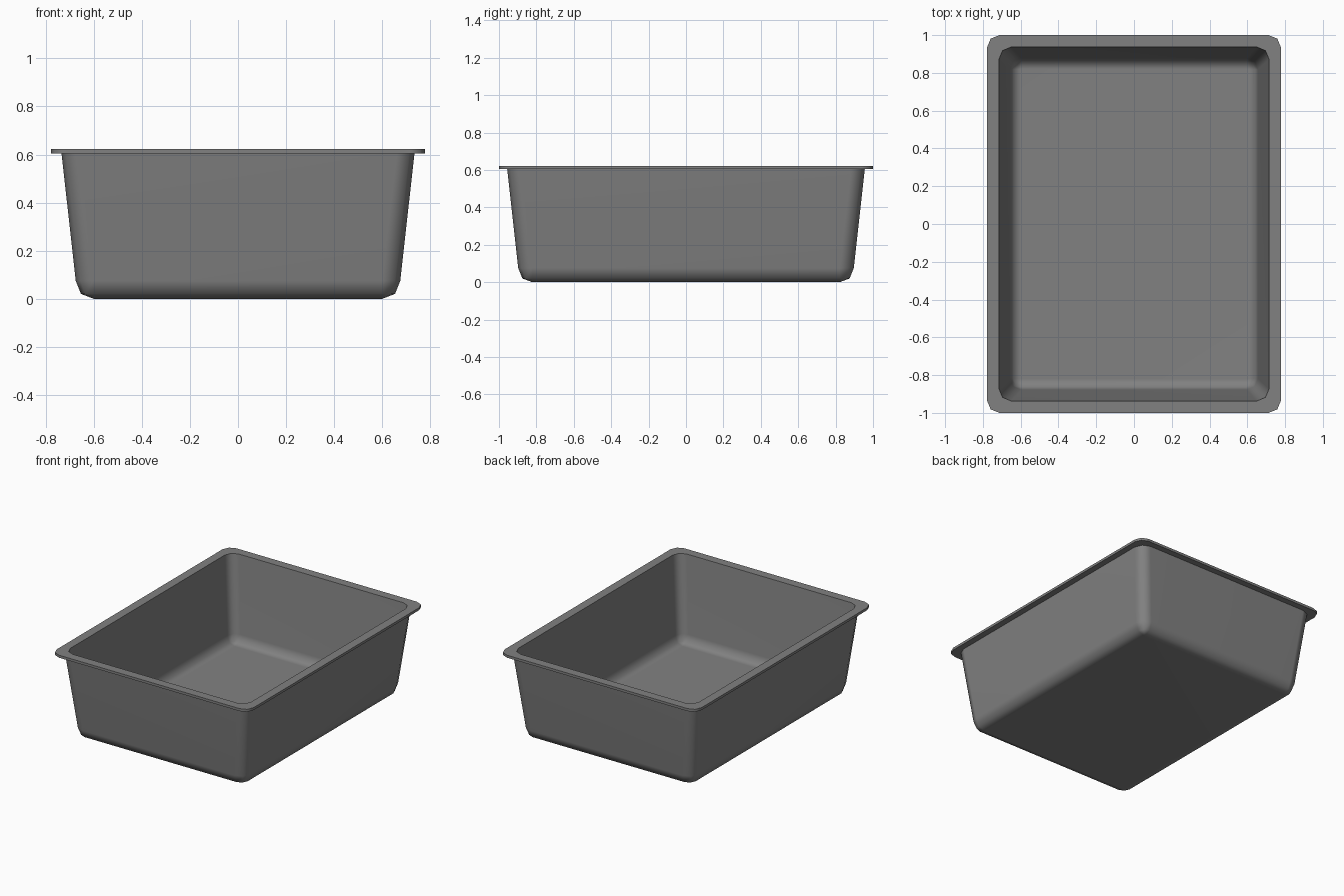
import bpy
import bmesh
import math

if "Cube" in bpy.data.objects:
    bpy.data.objects.remove(bpy.data.objects["Cube"], do_unlink=True)

# Single matte grey
grey = bpy.data.materials.new("matte grey")
grey.use_nodes = True
colour = (0.22, 0.22, 0.22, 1)
grey.diffuse_color = colour
grey.node_tree.nodes["Principled BSDF"].inputs["Base Color"].default_value = colour

SEGMENTS = 2      # facets per rounded corner
EXTRA_Y = 0.222   # the tray is this much longer than wide, per half


def ring(bm, half_x, z, radius):
    """Rounded rectangle of vertices at one height."""
    verts = []
    corners = [(1, 1), (-1, 1), (-1, -1), (1, -1)]
    for i, (sx, sy) in enumerate(corners):
        for k in range(SEGMENTS + 1):
            a = math.pi / 2 * (i + k / SEGMENTS)
            x = sx * (half_x - radius) + radius * math.cos(a)
            y = sy * (half_x + EXTRA_Y - radius) + radius * math.sin(a)
            verts.append(bm.verts.new((x, y, z)))
    return verts


# Section from outer floor, up the wall, around the rim, down to inner floor:
# half width, height, corner radius
section = [
    (0.600, 0.000, 0.000), (0.653, 0.020, 0.053), (0.675, 0.075, 0.075),
    (0.734, 0.604, 0.075), (0.778, 0.604, 0.065), (0.778, 0.622, 0.065),
    (0.715, 0.622, 0.065), (0.656, 0.085, 0.060), (0.640, 0.036, 0.044),
    (0.598, 0.020, 0.000),
]

bm = bmesh.new()
rings = [ring(bm, *row) for row in section]
n = len(rings[0])
for low, high in zip(rings, rings[1:]):
    for i in range(n):
        j = (i + 1) % n
        bm.faces.new((low[i], low[j], high[j], high[i]))
bm.faces.new(rings[0][::-1])
bm.faces.new(rings[-1])
bmesh.ops.remove_doubles(bm, verts=bm.verts, dist=0.0005)
bmesh.ops.recalc_face_normals(bm, faces=bm.faces)
mesh = bpy.data.meshes.new("tray")
bm.to_mesh(mesh)
bm.free()
mesh.materials.append(grey)

tray = bpy.data.objects.new("tray", mesh)
bpy.context.collection.objects.link(tray)
bpy.context.view_layer.objects.active = tray
tray.select_set(True)
bpy.ops.object.shade_smooth_by_angle(angle=math.radians(55))

# Keep the big walls flat so that only the rounded edges blend
weighted = tray.modifiers.new("flat walls", "WEIGHTED_NORMAL")
weighted.keep_sharp = True
